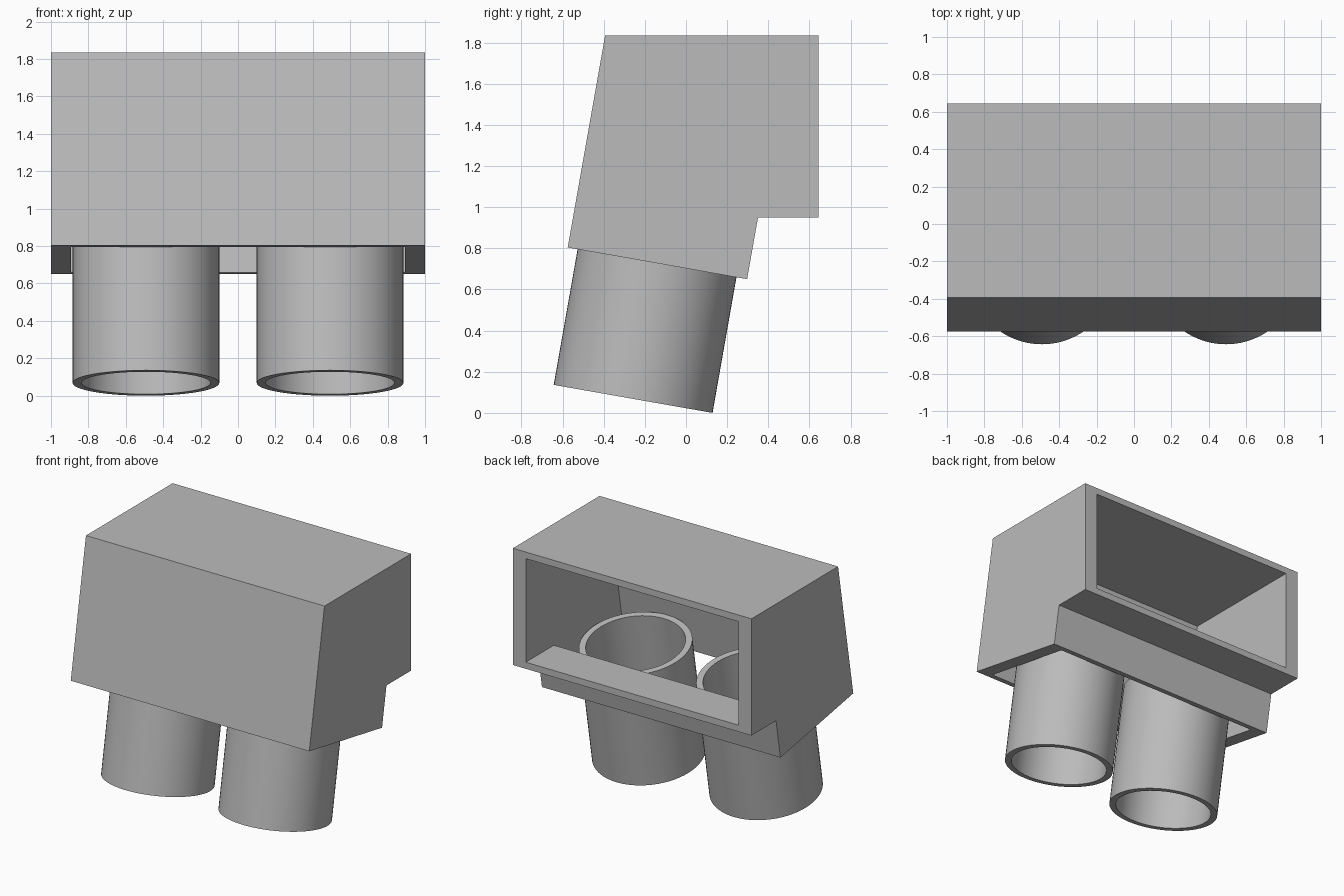
import bpy, bmesh, math
from mathutils import Matrix, Vector

default = bpy.data.objects.get("Cube")
if default:
    bpy.data.objects.remove(default, do_unlink=True)

TILT = math.radians(10)
WALL = 0.05

grey = bpy.data.materials.new("light_grey")
grey.use_nodes = True
grey.diffuse_color = (0.5, 0.5, 0.5, 1)
grey.node_tree.nodes["Principled BSDF"].inputs["Base Color"].default_value = (0.5, 0.5, 0.5, 1)


def add_object(name, bm):
    bmesh.ops.recalc_face_normals(bm, faces=bm.faces[:])
    mesh = bpy.data.meshes.new(name)
    bm.to_mesh(mesh)
    bm.free()
    mesh.materials.append(grey)
    obj = bpy.data.objects.new(name, mesh)
    bpy.context.collection.objects.link(obj)
    return obj


def prism(name, profile, half_width):
    """Extrude a side profile of (y, z) points across x."""
    bm = bmesh.new()
    face = bm.faces.new([bm.verts.new((-half_width, y, z)) for y, z in profile])
    ext = bmesh.ops.extrude_face_region(bm, geom=[face])
    moved = [v for v in ext["geom"] if isinstance(v, bmesh.types.BMVert)]
    bmesh.ops.translate(bm, verts=moved, vec=(2 * half_width, 0, 0))
    return add_object(name, bm)


def select_only(obj):
    bpy.ops.object.select_all(action="DESELECT")
    obj.select_set(True)
    bpy.context.view_layer.objects.active = obj


# Housing: slanted front, stepped back
housing = prism("housing", [(-0.393, 1.835), (0.645, 1.835), (0.645, 0.95),
                            (0.35, 0.95), (0.297, 0.65), (-0.575, 0.804)], 1.0)

# Cavity: open at the back and the bottom, following the walls
slope = math.tan(TILT)
front_top = -0.393 + WALL * 1.015 - WALL * slope
shelf_edge = 0.35 - WALL * 1.015 + WALL * slope
cavity = prism("cavity_cutter", [(front_top, 1.835 - WALL), (1.0, 1.835 - WALL),
                                 (1.0, 0.95 + WALL), (shelf_edge, 0.95 + WALL),
                                 (shelf_edge - 0.6 * slope, 0.4),
                                 (front_top - 1.385 * slope, 0.4)], 0.892)
cavity.hide_render = True
cut = housing.modifiers.new("cavity", "BOOLEAN")
cut.operation = "DIFFERENCE"
cut.solver = "EXACT"
cut.object = cavity
select_only(housing)
bpy.ops.object.modifier_apply(modifier=cut.name)
bpy.data.objects.remove(cavity, do_unlink=True)


# Tilted open tubes passing up into the housing
def tube(name, x, outer=0.392, inner=0.345, length=0.91, sides=64):
    bm = bmesh.new()
    corners = [(inner, 0), (outer, 0), (outer, length), (inner, length)]
    verts = [bm.verts.new((r, 0, z)) for r, z in corners]
    edges = [bm.edges.new((verts[i], verts[(i + 1) % 4])) for i in range(4)]
    bmesh.ops.spin(bm, geom=verts + edges, cent=(0, 0, 0), axis=(0, 0, 1),
                   angle=math.tau, steps=sides, use_duplicate=False)
    bmesh.ops.remove_doubles(bm, verts=bm.verts[:], dist=0.0005)
    base = Vector((x, -0.257, outer * math.sin(TILT)))
    bm.transform(Matrix.Translation(base) @ Matrix.Rotation(-TILT, 4, "X"))
    obj = add_object(name, bm)
    select_only(obj)
    bpy.ops.object.shade_smooth_by_angle(angle=math.radians(30))


for name, side in (("left_tube", 1), ("right_tube", -1)):
    tube(name, side * 0.492)
